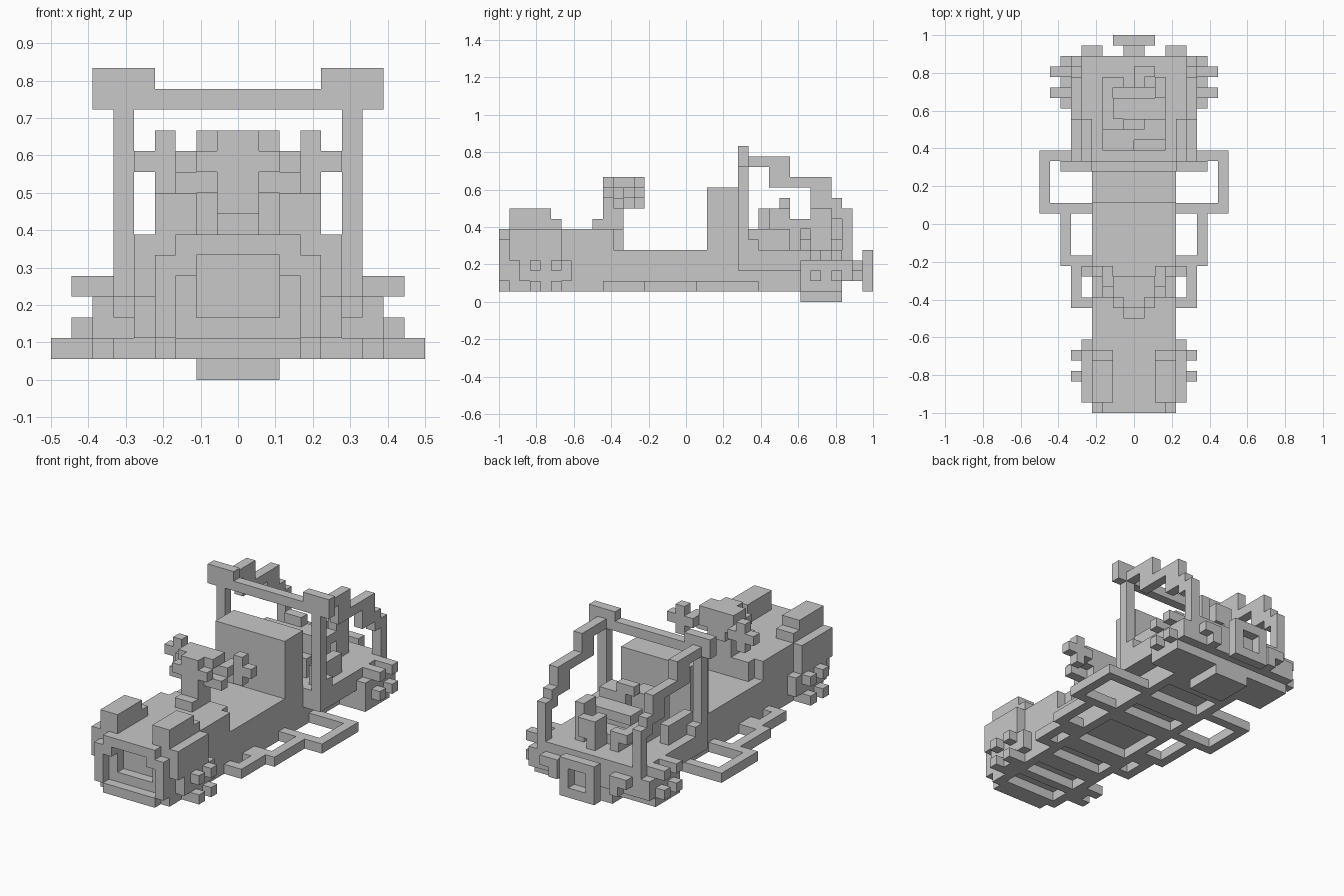
import bpy, bmesh
from mathutils import Matrix, Vector

if "Cube" in bpy.data.objects:
    bpy.data.objects.remove(bpy.data.objects["Cube"])

U = 1 / 18  # one block
grey = bpy.data.materials.new("plain grey")
grey.use_nodes = True
GREY = (0.58, 0.58, 0.58, 1)
grey.diffuse_color = GREY
grey.node_tree.nodes["Principled BSDF"].inputs["Base Color"].default_value = GREY


def part(name, *boxes, both=False):
    """One object from boxes (x0, x1, y0, y1, z0, z1) in blocks, mirrored if both."""
    bm = bmesh.new()
    for x0, x1, y0, y1, z0, z1 in boxes:
        spans = [(x0, x1), (-x1, -x0)] if both else [(x0, x1)]
        for a, b in spans:
            mid = Vector((a + b, y0 + y1, z0 + z1)) * U / 2
            size = Vector((b - a, y1 - y0, z1 - z0)) * U
            bmesh.ops.create_cube(bm, size=1, matrix=Matrix.Translation(mid) @ Matrix.Diagonal(size.to_4d()))
    mesh = bpy.data.meshes.new(name)
    bm.to_mesh(mesh)
    bm.free()
    mesh.materials.append(grey)
    obj = bpy.data.objects.new(name, mesh)
    bpy.context.collection.objects.link(obj)
    return obj


def mirrored(name, *boxes):
    return part(name, *boxes, both=True)


# Chassis: ladder frame under the floor
mirrored("frame_rails", (3, 4, -17, 11, 1, 2))
bars = [(-17, -16), (-14, -13), (-11, -9), (-7, -5), (0, 2), (4, 6), (9, 11)]
part("frame_crossbars", *[(-3, 3, a, b, 1, 2) for a, b in bars])
part("floor", (-4, 4, -7, 2, 2, 5))

# Front body with a two-step grille recess
part("hood", (-4, 4, -16, -7, 2, 7), (-3, 3, -7, -6, 5, 7))
mirrored("hood_front", (2, 4, -17, -16, 2, 7))
part("hood_front_bars", (-2, 2, -17, -16, 6, 7), (-2, 2, -17, -16, 2, 3))
mirrored("hood_blocks", (2, 4, -17, -13, 7, 9), (2, 4, -13, -12, 7, 8))
mirrored("grille_frame_sides", (3, 4, -18, -17, 2, 6), (2, 3, -18, -17, 5, 6))
part("grille_frame_bars", (-3, 3, -18, -17, 6, 7), (-3, 3, -18, -17, 1, 2))

# Wheels with studded treads
mirrored("front_wheels", (4, 5, -17, -12, 4, 7), (4, 5, -16, -11, 2, 4), (4, 5, -15, -12, 1, 2))
mirrored("rear_wheels", (4, 7, 11, 15, 1, 2), (4, 7, 11, 16, 2, 4), (4, 6, 11, 16, 4, 5))
mirrored("front_studs", *[(5, 6, y, y + 1, z, z + 1) for y in (-15, -13) for z in (1, 3)])
mirrored("rear_studs", *[(6, 8, y, y + 1, z, z + 1) for y in (12, 14) for z in (2, 4)])

# Side steps: three open loops widening to the back
for name, out, y0, y1 in (("front", 6, -8, -4), ("middle", 7, -4, 2), ("rear", 9, 1, 7)):
    mirrored(name + "_step", (out - 1, out, y0, y1, 1, 2),
             (4, out - 1, y0, y0 + 1, 1, 2), (4, out - 1, y1 - 1, y1, 1, 2))

# Steering column and handlebar
part("steering_column", (-1, 1, -9, -8, 7, 8), (-1, 1, -8, -6, 7, 11))
part("steering_hub", (-2, 2, -7, -5, 11, 12), (-1, 1, -8, -7, 11, 12), (-1, 1, -6, -5, 9, 11))
mirrored("handlebar_arms", (1, 3, -7, -6, 9, 10), (1, 3, -6, -5, 10, 11), (1, 2, -8, -7, 10, 11))
mirrored("handlebar_grips", (3, 4, -5, -4, 9, 12), (2, 3, -5, -4, 10, 11), (4, 5, -5, -4, 10, 11))

# Seat back wall
part("seat_back", (-4, 4, 2, 5, 2, 11))

# Rear body
part("rear_deck", (-6, 6, 5, 11, 3, 5), (-4, 4, 5, 16, 2, 5))
part("axle_housing", (-2, 2, 11, 15, 0, 1), (-4, 4, 11, 15, 1, 2))
mirrored("rear_fenders", (4, 5, 6, 10, 5, 7), (5, 6, 6, 7, 5, 6))
mirrored("tail_lights", (3, 5, 16, 17, 3, 4), (3, 4, 16, 17, 2, 3))

# Spare carrier: square ring on a mount
part("carrier_mount", (-1, 1, 16, 17, 2, 4))
mirrored("carrier_sides", (1, 2, 17, 18, 1, 5))
part("carrier_bars", (-1, 1, 17, 18, 1, 2), (-1, 1, 17, 18, 4, 5))

# Engine
part("engine_block", (-3, 3, 7, 11, 5, 7), (-2, 2, 11, 13, 5, 6))
part("engine_top", (-3, 0, 7, 9, 7, 9), (0, 3, 8, 10, 7, 9), (-1, 1, 9, 10, 9, 10), (-2, 3, 10, 12, 7, 8))
part("engine_pipes", (0, 1, 13, 15, 5, 8), (2, 3, 12, 14, 5, 9), (1, 2, 14, 15, 6, 8),
     (-3, -2, 11, 14, 6, 7), (-2, -1, 13, 14, 5, 7))

# Roll cage: hoop, pads and stepped rails down to the rear corners
mirrored("cage_posts", (5, 6, 5, 6, 3, 13))
mirrored("cage_pads", (4, 7, 5, 6, 13, 15))
part("cage_crossbar", (-4, 4, 5, 6, 13, 14))
mirrored("cage_rails", (5, 6, 6, 10, 13, 14), (5, 6, 8, 10, 11, 13), (5, 6, 10, 14, 11, 12),
         (5, 6, 12, 14, 9, 11), (5, 6, 14, 15, 8, 10), (5, 6, 15, 16, 5, 9))
